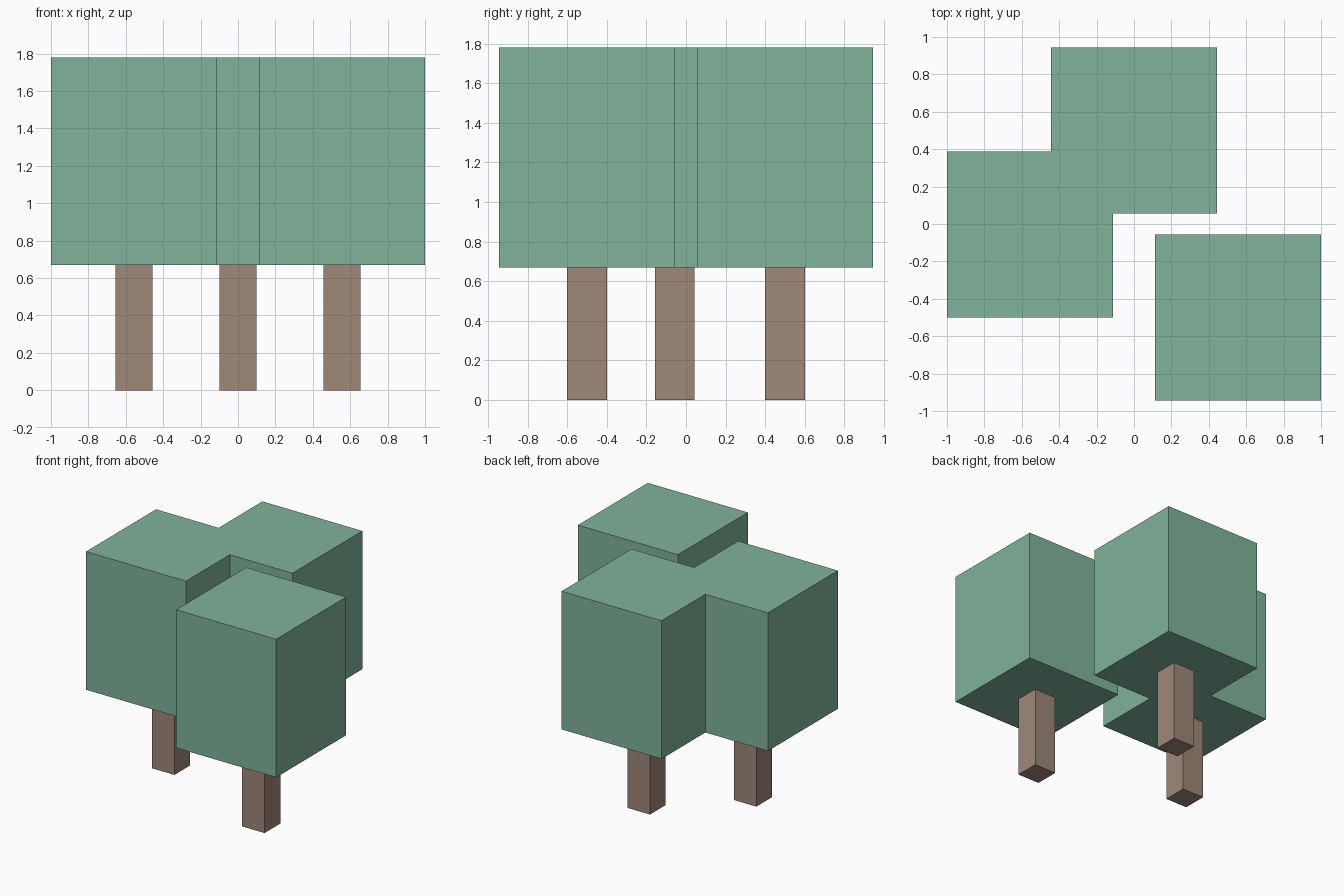
import bpy

# Remove the default cube
default = bpy.data.objects.get("Cube")
if default:
    bpy.data.objects.remove(default, do_unlink=True)


def make_material(name, rgb):
    mat = bpy.data.materials.new(name)
    mat.use_nodes = True
    color = (*rgb, 1.0)
    mat.diffuse_color = color
    mat.node_tree.nodes["Principled BSDF"].inputs["Base Color"].default_value = color
    return mat


def add_box(name, x, y, width, bottom, top, mat):
    """Square-based block standing between two heights."""
    bpy.ops.mesh.primitive_cube_add(size=1, location=(x, y, (bottom + top) / 2))
    box = bpy.context.object
    box.name = name
    box.scale = (width, width, top - bottom)
    bpy.ops.object.transform_apply(location=False, rotation=False, scale=True)
    box.data.materials.append(mat)
    return box


leaf_green = make_material("leaf_green", (0.216, 0.451, 0.323))
bark_brown = make_material("bark_brown", (0.342, 0.246, 0.188))

CROWN_WIDTH, TRUNK_WIDTH = 0.888, 0.2
CROWN_BOTTOM, CROWN_TOP = 0.67, 1.78

# Three identical block trees
trees = {
    "right": (-0.556, -0.056),
    "back": (0.0, 0.5),
    "left": (0.556, -0.5),
}
for side, (x, y) in trees.items():
    add_box(f"{side}_tree_trunk", x, y, TRUNK_WIDTH, 0, CROWN_BOTTOM, bark_brown)
    add_box(f"{side}_tree_crown", x, y, CROWN_WIDTH, CROWN_BOTTOM, CROWN_TOP, leaf_green)
